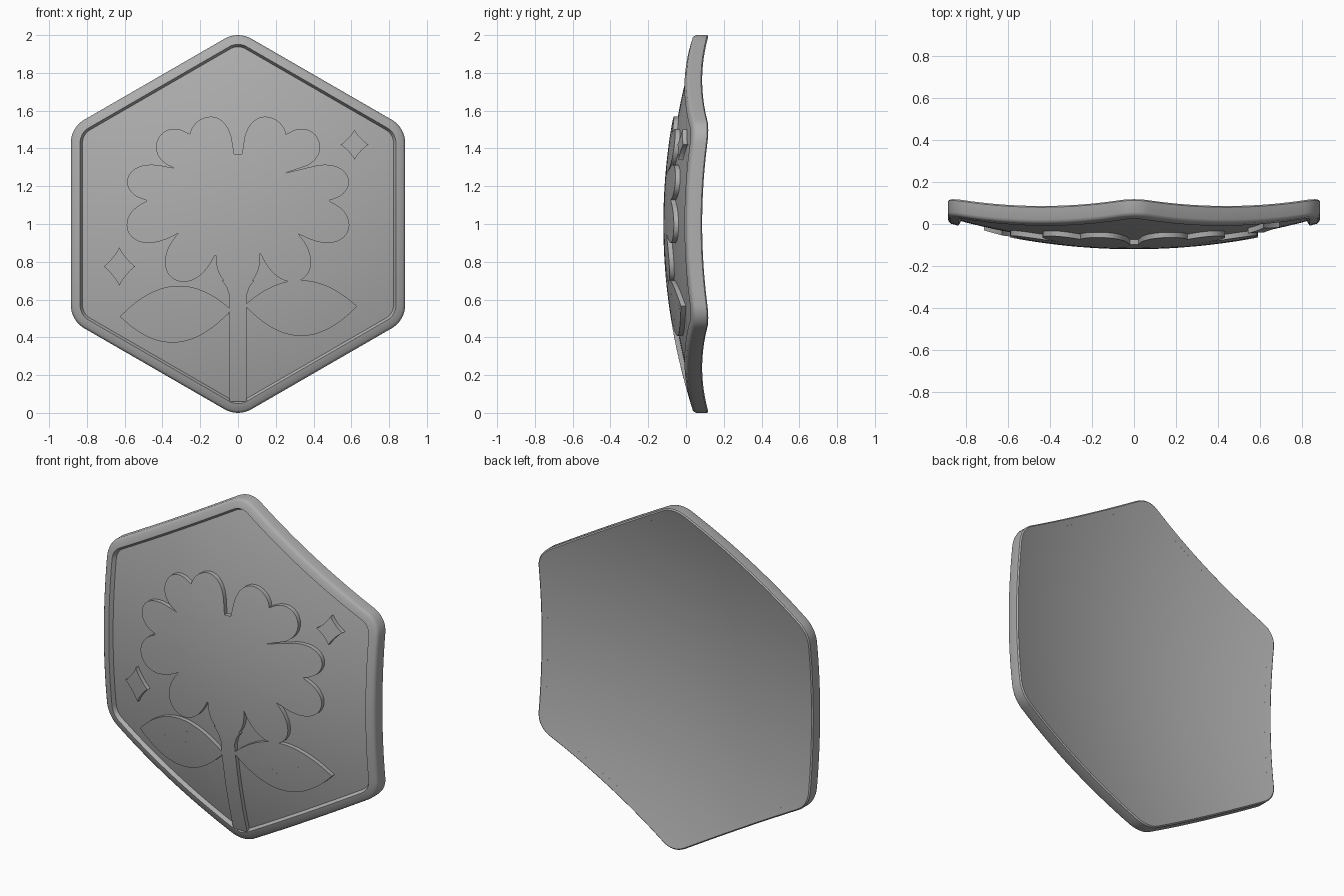
import bpy, bmesh, math
from mathutils import Vector
from mathutils.geometry import delaunay_2d_cdt, intersect_line_line_2d

if "Cube" in bpy.data.objects:
    bpy.data.objects.remove(bpy.data.objects["Cube"])

grey = bpy.data.materials.new("plain_grey")
grey.diffuse_color = (0.42, 0.42, 0.42, 1)
grey.use_nodes = True
grey.node_tree.nodes["Principled BSDF"].inputs["Base Color"].default_value = grey.diffuse_color


# Domed surfaces: y as a function of x and z
def r2(x, z): return x * x + (z - 1) ** 2
def field(x, z): return -0.095 + 0.16 * r2(x, z)
def raised(x, z): return -0.12 + 0.16 * r2(x, z)
def sunk(x, z): return field(x, z) + 0.012
def back(x, z): return -0.03 + 0.15 * r2(x, z)


def finish(name, bm):
    bmesh.ops.recalc_face_normals(bm, faces=bm.faces)
    me = bpy.data.meshes.new(name)
    bm.to_mesh(me)
    bm.free()
    me.materials.append(grey)
    ob = bpy.data.objects.new(name, me)
    bpy.context.collection.objects.link(ob)


def densify(loop, step=0.04):
    out = []
    for i, p in enumerate(loop):
        a, b = Vector(p), Vector(loop[(i + 1) % len(loop)])
        n = max(1, math.ceil((b - a).length / step))
        out += [a.lerp(b, k / n) for k in range(n)]
    return out


def slab(bm, loops, front, rear, grid=0.05):
    """Fill loops (inner loops are holes) and curve both sides to the dome."""
    pts, edges = [], []
    for loop in loops:
        loop = densify(loop)
        s, n = len(pts), len(loop)
        pts += loop
        edges += [(s + i, s + (i + 1) % n) for i in range(n)]
    xs, zs = [p[0] for p in pts], [p[1] for p in pts]
    for i in range(int((max(xs) - min(xs)) / grid) + 1):
        for j in range(int((max(zs) - min(zs)) / grid) + 1):
            pts.append(Vector((min(xs) + (i + .51) * grid, min(zs) + (j + .51) * grid)))
    v, _, faces = delaunay_2d_cdt(pts, edges, [], 2, 1e-5)[:3]
    used = {i for f in faces for i in f}
    fv = {i: bm.verts.new((v[i].x, front(*v[i]), v[i].y)) for i in used}
    bv = {i: bm.verts.new((v[i].x, rear(*v[i]), v[i].y)) for i in used}
    sides = {}
    for f in faces:
        bm.faces.new([fv[i] for i in f])
        bm.faces.new([bv[i] for i in reversed(f)])
        for k in range(len(f)):
            a, b = f[k], f[(k + 1) % len(f)]
            sides.setdefault(frozenset((a, b)), []).append((a, b))
    for s in sides.values():
        if len(s) == 1:
            a, b = s[0]
            bm.faces.new((fv[b], fv[a], bv[a], bv[b]))


def relief(name, *shapes):
    bm = bmesh.new()
    for loops in shapes:
        slab(bm, loops, raised, sunk)
    finish(name, bm)


def hexagon(apothem):
    r = 0.142 - (0.885 - apothem)
    d = (apothem - r) / math.cos(math.pi / 6)
    arcs = []
    for k in range(6):
        c = math.radians(90 - 60 * k)
        for i in range(9):
            a = c + math.radians(30 - 60 * i / 8)
            arcs.append(Vector((d * math.cos(c) + r * math.cos(a),
                                1 + d * math.sin(c) + r * math.sin(a))))
    out = []
    for i, p in enumerate(arcs):
        q = arcs[(i + 1) % len(arcs)]
        n = 16 if i % 9 == 8 else 1
        out += [p.lerp(q, k / n) for k in range(n)]
    return out


# Domed plate
bm = bmesh.new()
slab(bm, [hexagon(0.845)], field, back)
finish("domed_plate", bm)

# Raised rim, swept as rings round the hexagon
section = [(0.845, back, 0), (0.878, back, 0), (0.885, back, -0.008),
           (0.885, raised, 0.016), (0.881, raised, 0.006), (0.872, raised, 0),
           (0.836, raised, 0), (0.822, field, 0.002)]
bm = bmesh.new()
rings = [[bm.verts.new((p.x, fn(p.x, p.y) + dy, p.y)) for p in hexagon(a)]
         for a, fn, dy in section]
for k, ring in enumerate(rings):
    nxt, n = rings[(k + 1) % len(rings)], len(ring)
    for i in range(n):
        bm.faces.new((ring[i], ring[(i + 1) % n], nxt[(i + 1) % n], nxt[i]))
finish("rim", bm)


# Flower: scalloped outline with egg-shaped petal recesses and an oval centre
def egg(base, tip, w, grow=0.0, n=40):
    base, tip = Vector(base), Vector(tip)
    ax = (tip - base).normalized()
    base, tip = base - ax * grow, tip + ax * grow
    side, length = Vector((-ax.y, ax.x)), (tip - base).length
    out = []
    for i in range(n):
        a = 2 * math.pi * i / n
        t = (1 - math.cos(a)) / 2
        out.append(base + ax * length * t + side * (w + grow) * math.sin(a) * (0.68 + 0.5 * t))
    return out


def oval(rx, rz, n=56):
    return [Vector((rx * math.cos(2 * math.pi * i / n),
                    1.21 + rz * math.sin(2 * math.pi * i / n))) for i in range(n)]


half = [((-.075, 1.36), (-.185, 1.512), .068), ((-.195, 1.325), (-.385, 1.435), .062),
        ((-.26, 1.205), (-.545, 1.225), .058), ((-.22, 1.095), (-.545, .98), .075),
        ((-.12, 1.035), (-.32, .745), .08)]
petals = half + [((-b[0], b[1]), (-t[0], t[1]), w) for b, t, w in half]
petals.append(((0, 1.04), (0, .71), .08))
lobes = [egg(*p, grow=0.042) for p in petals] + [oval(0.27, 0.16)]
centre, outline = Vector((0, 1.2)), []
for k in range(400):
    a = 2 * math.pi * (k + 0.37) / 400
    end, best = centre + Vector((math.cos(a), math.sin(a))) * 2, centre
    for lobe in lobes:
        for i in range(len(lobe)):
            hit = intersect_line_line_2d(centre, end, lobe[i - 1], lobe[i])
            if hit and (hit - centre).length > (best - centre).length:
                best = hit
    outline.append(best)
relief("flower", [outline, oval(0.222, 0.12)] + [egg(*p) for p in petals])

# Stem, flaring under the lowest petal
relief("stem", [[(-.045, .06), (.045, .06), (.045, .62), (.06, .665), (.085, .70),
                 (-.085, .70), (-.06, .665), (-.045, .62)]])


# Leaves: pointed frames with veins
def lens(a, b, up, down, n=24):
    a, b = Vector(a), Vector(b)
    top = [a.lerp(b, i / n) + Vector((0, up * 4 * i / n * (1 - i / n))) for i in range(n)]
    low = [b.lerp(a, i / n) - Vector((0, down * 4 * i / n * (1 - i / n))) for i in range(n)]
    return top + low


def strip(a, b, w=0.014):
    a, b = Vector(a), Vector(b)
    d = (b - a).normalized() * w
    s = Vector((-d.y, d.x))
    return [[a + s, b + s, b - s, a - s]]


relief("left_leaf",
       [lens((-.625, .51), (-.035, .545), .145, .155), lens((-.55, .518), (-.07, .543), .107, .115)],
       strip((-.56, .515), (-.05, .535)),
       strip((-.18, .535), (-.345, .635)), strip((-.22, .53), (-.36, .425)))
relief("right_leaf",
       [lens((.63, .565), (.035, .57), .135, .16), lens((.555, .566), (.07, .57), .098, .12)],
       strip((.57, .565), (.05, .565)),
       strip((.22, .57), (.37, .655)), strip((.2, .565), (.35, .455)))


# Four-pointed sparkles
def star(x, z, rx, rz):
    out = []
    for k in range(32):
        a = 2 * math.pi * k / 32
        c, s = math.cos(a), math.sin(a)
        out.append(Vector((x + rx * math.copysign(abs(c) ** 2.4, c),
                           z + rz * math.copysign(abs(s) ** 2.4, s))))
    return out


for name, x, z, rx, rz in (("right_sparkle", .617, 1.42, .075, .08),
                           ("left_sparkle", -.628, .775, .085, .103)):
    relief(name, [star(x, z, rx, rz), star(x, z, rx * .64, rz * .64)])

# Smooth shading with crisp edges
bpy.ops.object.select_all(action='SELECT')
bpy.context.view_layer.objects.active = bpy.context.selected_objects[0]
bpy.ops.object.shade_smooth_by_angle(angle=math.radians(30))
